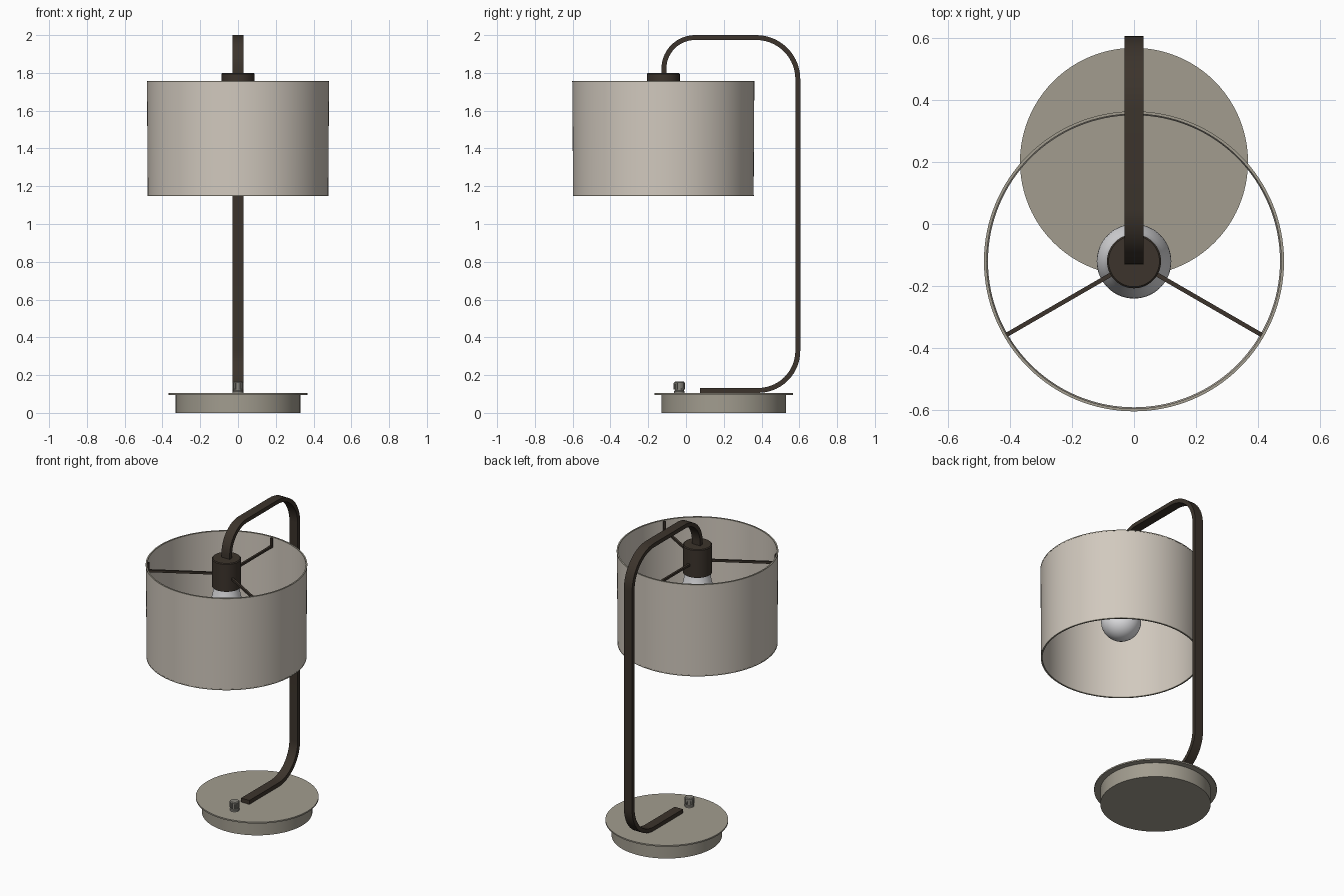
import bpy, bmesh, math
from mathutils import Vector

cube = bpy.data.objects.get("Cube")
if cube:
    bpy.data.objects.remove(cube, do_unlink=True)


def material(name, rgb, metallic=0.0):
    mat = bpy.data.materials.new(name)
    mat.use_nodes = True
    colour = (*rgb, 1)
    mat.diffuse_color = colour
    bsdf = mat.node_tree.nodes["Principled BSDF"]
    bsdf.inputs["Base Color"].default_value = colour
    bsdf.inputs["Roughness"].default_value = 0.6
    return mat


BRONZE = material("dark bronze", (0.045, 0.034, 0.025))
STONE = material("warm grey metal", (0.36, 0.335, 0.275))
LINEN = material("linen", (0.64, 0.585, 0.515))
GLASS = material("white glass", (0.78, 0.78, 0.8))
KNOB = material("knob grey", (0.25, 0.24, 0.21))

LAMP_Y = -0.12   # axis of shade, socket and bulb
BASE_Y = 0.2     # axis of the foot


def finish(name, bm, mat, angle=35):
    bmesh.ops.recalc_face_normals(bm, faces=bm.faces)
    mesh = bpy.data.meshes.new(name)
    bm.to_mesh(mesh)
    bm.free()
    mesh.materials.append(mat)
    obj = bpy.data.objects.new(name, mesh)
    bpy.context.collection.objects.link(obj)
    bpy.ops.object.select_all(action="DESELECT")
    obj.select_set(True)
    bpy.context.view_layer.objects.active = obj
    bpy.ops.object.shade_smooth_by_angle(angle=math.radians(angle))
    return obj


def lathe(name, profile, y, mat, sides=96, closed=False):
    """Spin (radius, z) points about a vertical axis at the given y."""
    bm = bmesh.new()
    verts = [bm.verts.new((r, 0, z)) for r, z in profile]
    ends = verts[1:] + verts[:1] if closed else verts[1:]
    edges = [bm.edges.new(pair) for pair in zip(verts, ends)]
    bmesh.ops.spin(bm, geom=verts + edges, cent=(0, 0, 0), axis=(0, 0, 1),
                   angle=math.tau, steps=sides, use_merge=False)
    bmesh.ops.remove_doubles(bm, verts=bm.verts, dist=0.0002)
    bmesh.ops.translate(bm, verts=bm.verts, vec=(0, y, 0))
    return finish(name, bm, mat)


def box(name, size, centre, mat, turn=0.0):
    bm = bmesh.new()
    bmesh.ops.create_cube(bm, size=1)
    bmesh.ops.scale(bm, verts=bm.verts, vec=size)
    obj = finish(name, bm, mat)
    obj.location = centre
    obj.rotation_euler.z = turn
    return obj


def rounded_path(corners, steps=14):
    """Polyline of (y, z, radius) with right-angle corners replaced by arcs."""
    pts = [Vector(c[:2]) for c in corners]
    path = [pts[0]]
    for i in range(1, len(pts) - 1):
        r = corners[i][2]
        back = (pts[i - 1] - pts[i]).normalized()
        ahead = (pts[i + 1] - pts[i]).normalized()
        centre = pts[i] + (back + ahead) * r
        for k in range(steps + 1):
            a = math.pi / 2 * k / steps
            path.append(centre - ahead * r * math.cos(a) - back * r * math.sin(a))
    return path + [pts[-1]]


def flat_bar(name, path, width, thick, mat):
    """Sweep a rectangle along a path lying in the yz plane."""
    bm = bmesh.new()
    rings = []
    for i, p in enumerate(path):
        t = (path[min(i + 1, len(path) - 1)] - path[max(i - 1, 0)]).normalized()
        n = Vector((-t.y, t.x)) * thick / 2
        rings.append([bm.verts.new((sx * width / 2, *(p + n * sn)))
                      for sx, sn in ((-1, -1), (1, -1), (1, 1), (-1, 1))])
    for a, b in zip(rings, rings[1:]):
        for k in range(4):
            bm.faces.new((a[k], a[k - 1], b[k - 1], b[k]))
    bm.faces.new(rings[0])
    bm.faces.new(rings[-1])
    return finish(name, bm, mat)


# Foot: drum with a thin overhanging plate
lathe("base_drum", [(0, 0), (0.33, 0), (0.33, 0.096), (0, 0.096)], BASE_Y, STONE)
lathe("base_plate", [(0, 0.095), (0.367, 0.095), (0.367, 0.104), (0, 0.104)],
      BASE_Y, STONE)

# Dimmer knob with a collar and grip ribs
lathe("knob", [(0, 0.1), (0.028, 0.1), (0.028, 0.114), (0.024, 0.118),
               (0.028, 0.16), (0.024, 0.165), (0, 0.165)], -0.035, KNOB, 32)
for i in range(12):
    a = math.tau * i / 12
    box("knob_rib", (0.006, 0.006, 0.036),
        (0.027 * math.cos(a), -0.035 + 0.027 * math.sin(a), 0.141), KNOB, a)

# Bent flat-bar arm
arm = rounded_path([(0.075, 0.119, 0), (0.592, 0.119, 0.21), (0.592, 1.987, 0.22),
                    (LAMP_Y + 0.003, 1.987, 0.165), (LAMP_Y + 0.003, 1.78, 0)])
flat_bar("arm", arm, 0.06, 0.026, BRONZE)

# Socket and bulb
lathe("socket", [(0, 1.615), (0.087, 1.615), (0.087, 1.795), (0.082, 1.8),
                 (0, 1.8)], LAMP_Y, BRONZE, 64)
globe = [(0.12 * math.cos(a), 1.4 + 0.12 * math.sin(a))
         for a in (math.radians(d) for d in range(-90, 11, 10))]
lathe("bulb", globe + [(0.112, 1.46), (0.098, 1.51), (0.084, 1.56),
                       (0.076, 1.62)], LAMP_Y, GLASS, 64)

# Drum shade with thin wire rims
lathe("shade", [(0.478, 1.15), (0.482, 1.755), (0.475, 1.755), (0.471, 1.15)],
      LAMP_Y, LINEN, 128, closed=True)
for name, r, z in (("top_rim", 0.4785, 1.7535), ("bottom_rim", 0.4745, 1.1515)):
    lathe(name, [(r - 0.0045, z - 0.003), (r + 0.0045, z - 0.003),
                 (r + 0.0045, z + 0.003), (r - 0.0045, z + 0.003)],
          LAMP_Y, STONE, 128, closed=True)

# Three spokes holding the shade, each with an upturned tab
for degrees in (-30, 90, 210):
    a = math.radians(degrees)
    c, s = math.cos(a), math.sin(a)
    box("spoke", (0.4, 0.014, 0.014), (0.273 * c, LAMP_Y + 0.273 * s, 1.695),
        BRONZE, a)
    box("spoke_tab", (0.01, 0.014, 0.062), (0.469 * c, LAMP_Y + 0.469 * s, 1.719),
        BRONZE, a)
